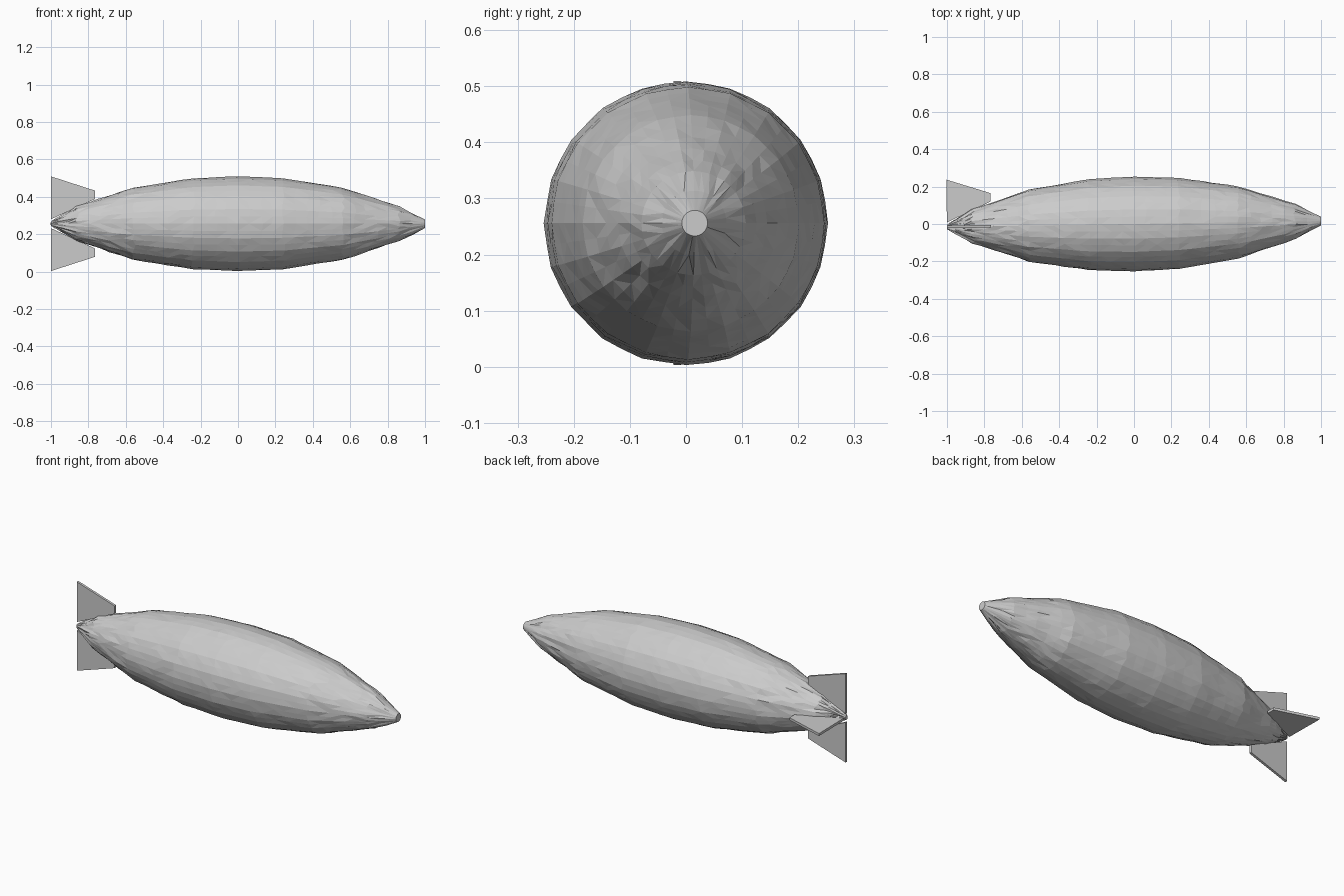
import bpy, bmesh, math, random
from mathutils import Matrix, Vector

random.seed(4)
if "Cube" in bpy.data.objects:
    bpy.data.objects.remove(bpy.data.objects["Cube"], do_unlink=True)

# One plain grey for the whole airship
grey = bpy.data.materials.new("light_grey")
grey.use_nodes = True
grey.diffuse_color = (0.6, 0.6, 0.6, 1)
grey.node_tree.nodes["Principled BSDF"].inputs["Base Color"].default_value = (0.6, 0.6, 0.6, 1)

AXIS_Z = 0.256
# The whole craft is yawed very slightly
PLACE = Matrix.Translation((0, 0, AXIS_Z)) @ Matrix.Rotation(0.0155, 4, "Z")


def finish(bm, name):
    bmesh.ops.recalc_face_normals(bm, faces=bm.faces)
    bm.transform(PLACE)
    mesh = bpy.data.meshes.new(name)
    bm.to_mesh(mesh)
    bm.free()
    mesh.materials.append(grey)
    obj = bpy.data.objects.new(name, mesh)
    bpy.context.collection.objects.link(obj)
    return obj


# Hull: a cigar profile with straight bands, lightly uneven like taut fabric
PROFILE = [(-1, 0.012), (-0.97, 0.028), (-0.86, 0.093), (-0.56, 0.193), (-0.24, 0.243),
           (0, 0.253), (0.24, 0.243), (0.56, 0.193), (0.86, 0.093), (1, 0.023)]
SIDES = 40

stations = [PROFILE[0]]
for (x0, r0), (x1, r1) in zip(PROFILE, PROFILE[1:]):
    steps = max(1, round((x1 - x0) / 0.06))
    for i in range(1, steps + 1):
        t = i / steps
        stations.append((x0 + (x1 - x0) * t, r0 + (r1 - r0) * t))

bm = bmesh.new()
rings = []
for n, (x, r) in enumerate(stations):
    inner = 0 < n < len(stations) - 1
    ring = []
    for k in range(SIDES):
        a = math.tau * k / SIDES
        rad = r * (1 if k % 2 == 0 else 0.993)
        dx = 0
        if inner:
            rad *= 1 + random.uniform(-0.004, 0.004)
            dx = random.uniform(-0.01, 0.01)
        ring.append(bm.verts.new((x + dx, rad * math.sin(a), rad * math.cos(a))))
    rings.append(ring)
for a, b in zip(rings, rings[1:]):
    for k in range(SIDES):
        j = (k + 1) % SIDES
        bm.faces.new((a[k], a[j], b[j], b[k]))
bm.faces.new(rings[0])
bm.faces.new(rings[-1])
bmesh.ops.triangulate(bm, faces=[f for f in bm.faces if len(f.verts) == 4])
finish(bm, "hull")

# Tail fins: one tapered plate, turned about the hull axis
FIN = [(-1, 0.024), (-1, 0.253), (-0.765, 0.177), (-0.765, 0.132)]
THICK = 0.014


def make_fin(name, angle):
    bm = bmesh.new()
    face = bm.faces.new([bm.verts.new((x, -THICK / 2, r)) for x, r in FIN])
    out = bmesh.ops.extrude_face_region(bm, geom=[face])
    moved = [v for v in out["geom"] if isinstance(v, bmesh.types.BMVert)]
    bmesh.ops.translate(bm, verts=moved, vec=Vector((0, THICK, 0)))
    bm.transform(Matrix.Rotation(angle, 4, "X"))
    finish(bm, name)


make_fin("upper_fin", 0)
make_fin("lower_fin", math.pi)
make_fin("side_fin", -math.pi / 2)
